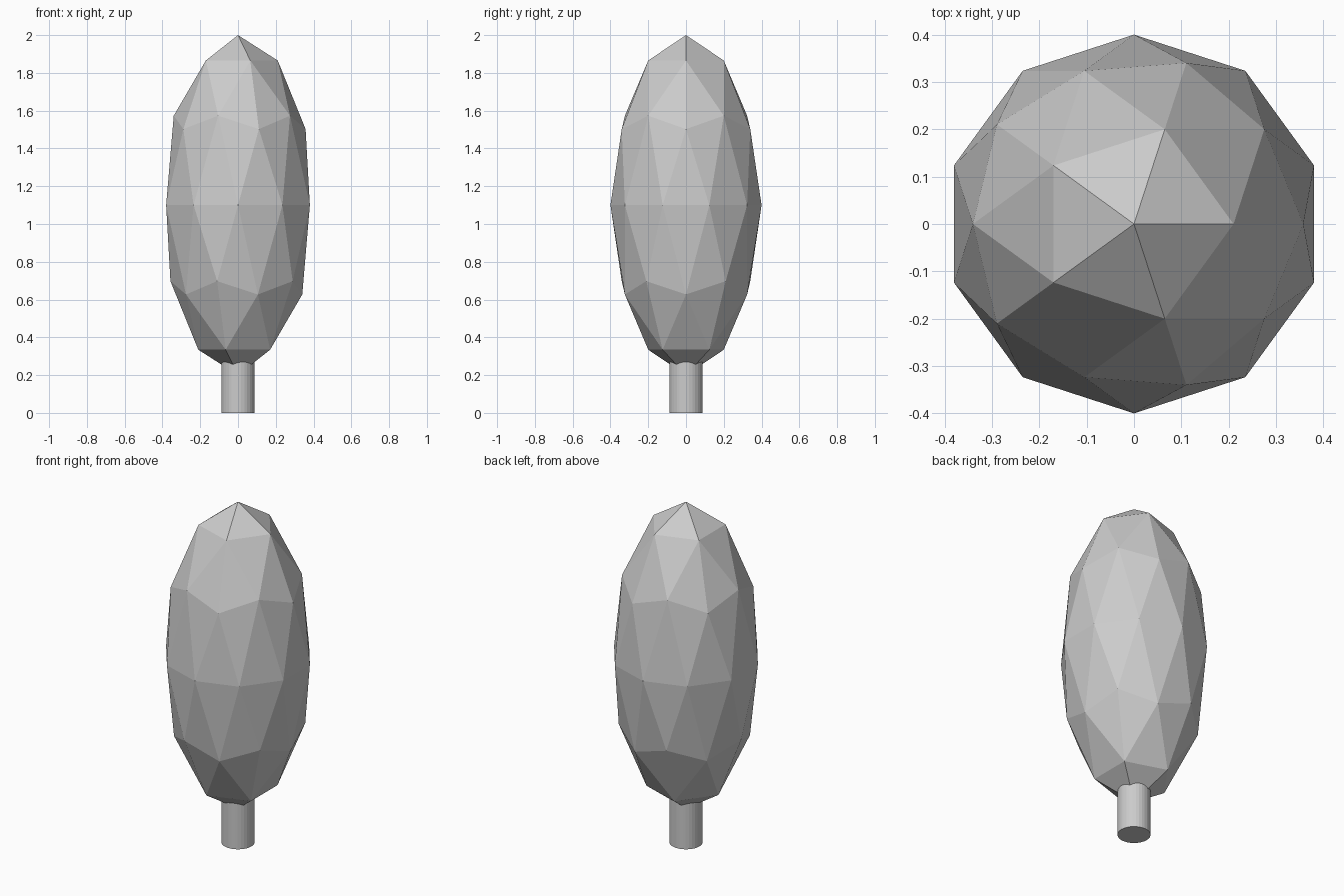
import bpy

cube = bpy.data.objects.get("Cube")
if cube:
    bpy.data.objects.remove(cube, do_unlink=True)

# One plain grey for the whole model
grey = bpy.data.materials.new("light_grey")
grey.use_nodes = True
colour = (0.6, 0.6, 0.6, 1)
grey.diffuse_color = colour
grey.node_tree.nodes["Principled BSDF"].inputs["Base Color"].default_value = colour


def finish(name):
    obj = bpy.context.object
    obj.name = obj.data.name = name
    obj.data.materials.append(grey)
    bpy.ops.object.transform_apply(location=False, rotation=False, scale=True)
    return obj


# Faceted crown: a stretched low-poly ball
bpy.ops.mesh.primitive_ico_sphere_add(subdivisions=2, radius=1, location=(0, 0, 1.1))
bpy.context.object.scale = (0.4, 0.4, 0.9)
finish("crown")
bpy.ops.object.shade_flat()

# Round trunk, its top hidden in the crown
trunk_height = 0.4
bpy.ops.mesh.primitive_cylinder_add(vertices=32, radius=0.088, depth=trunk_height,
                                    location=(0, 0, trunk_height / 2))
finish("trunk")
bpy.ops.object.shade_flat()
